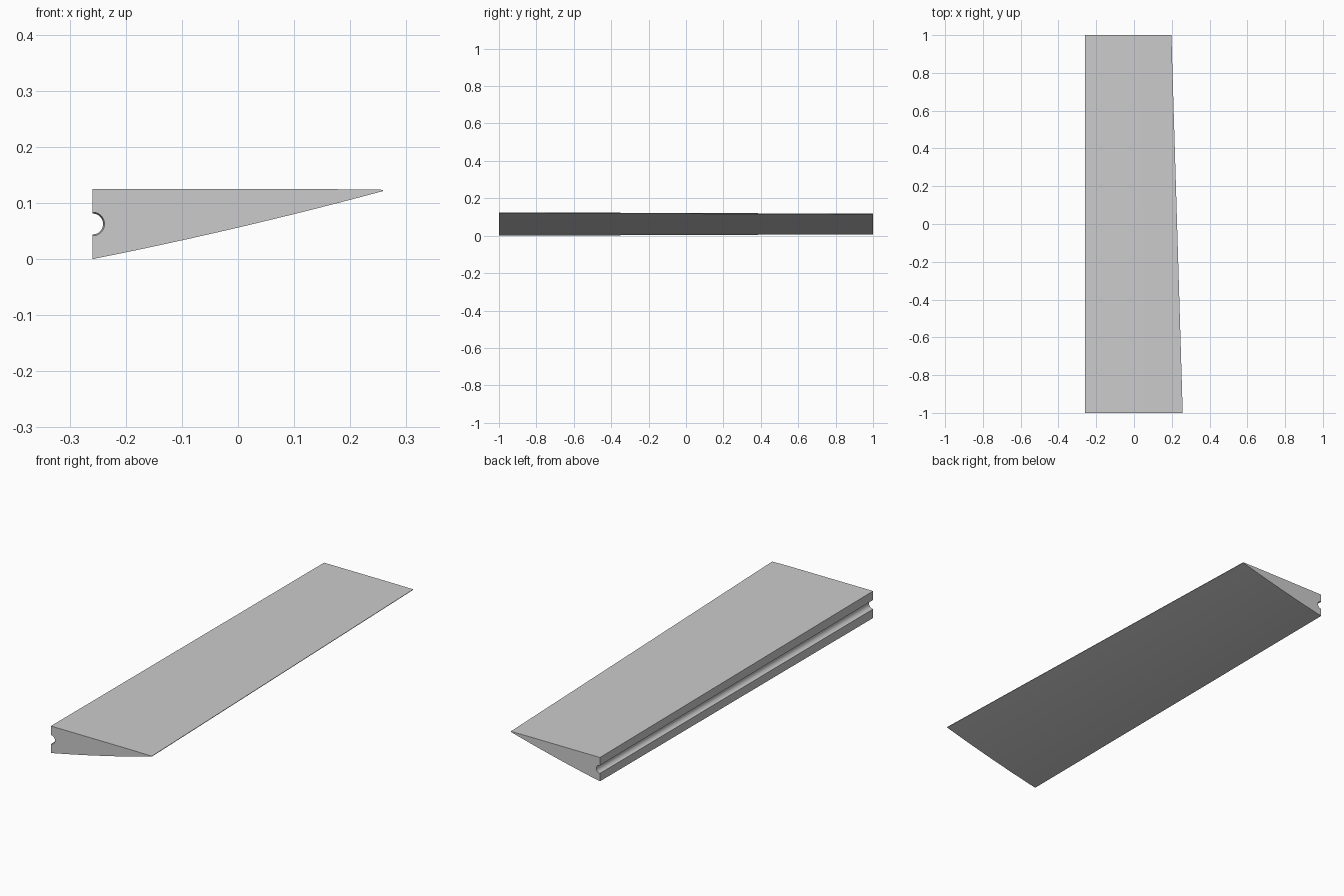
import bpy, bmesh, math

cube = bpy.data.objects.get("Cube")
if cube:
    bpy.data.objects.remove(cube, do_unlink=True)

HINGE_X, CHORD, HEIGHT = -0.259, 0.517, 0.125
MID = HEIGHT / 2
GROOVE_R = 0.021
TIP_SCALE = 0.884

# Plain grey material
grey = bpy.data.materials.new("plain_grey")
grey.use_nodes = True
colour = (0.6, 0.6, 0.6, 1)
grey.diffuse_color = colour
grey.node_tree.nodes["Principled BSDF"].inputs["Base Color"].default_value = colour


def section():
    """Wedge outline as (distance from hinge face, height from mid line)."""
    pts = []
    # Slightly bowed underside
    steps = 16
    for i in range(steps + 1):
        t = i / steps
        pts.append((CHORD * t, -MID + 0.121 * t - 0.018 * t * (1 - t)))
    # Thin trailing edge and flat top
    pts += [(CHORD, MID - 0.0015), (CHORD * 0.8, MID - 0.0003), (0, MID)]
    # Half-round hinge groove
    steps = 24
    for i in range(steps + 1):
        a = math.pi / 2 - math.pi * i / steps
        pts.append((GROOVE_R * math.cos(a), GROOVE_R * math.sin(a)))
    return pts


# Flap lofted from the large front section to the smaller back section
bm = bmesh.new()
rings = []
for y, scale in ((-1, 1), (1, TIP_SCALE)):
    rings.append([bm.verts.new((HINGE_X + x * scale, y, MID + z * scale))
                  for x, z in section()])
front, back = rings
count = len(front)
for i in range(count):
    j = (i + 1) % count
    bm.faces.new((front[i], front[j], back[j], back[i]))
bm.faces.new(front)
bm.faces.new(back[::-1])
bmesh.ops.recalc_face_normals(bm, faces=bm.faces)

mesh = bpy.data.meshes.new("flap")
bm.to_mesh(mesh)
bm.free()
mesh.materials.append(grey)
flap = bpy.data.objects.new("flap", mesh)
bpy.context.collection.objects.link(flap)

# Smooth curved surfaces, crisp edges
bpy.ops.object.select_all(action='DESELECT')
flap.select_set(True)
bpy.context.view_layer.objects.active = flap
bpy.ops.object.shade_smooth_by_angle(angle=math.radians(30))
